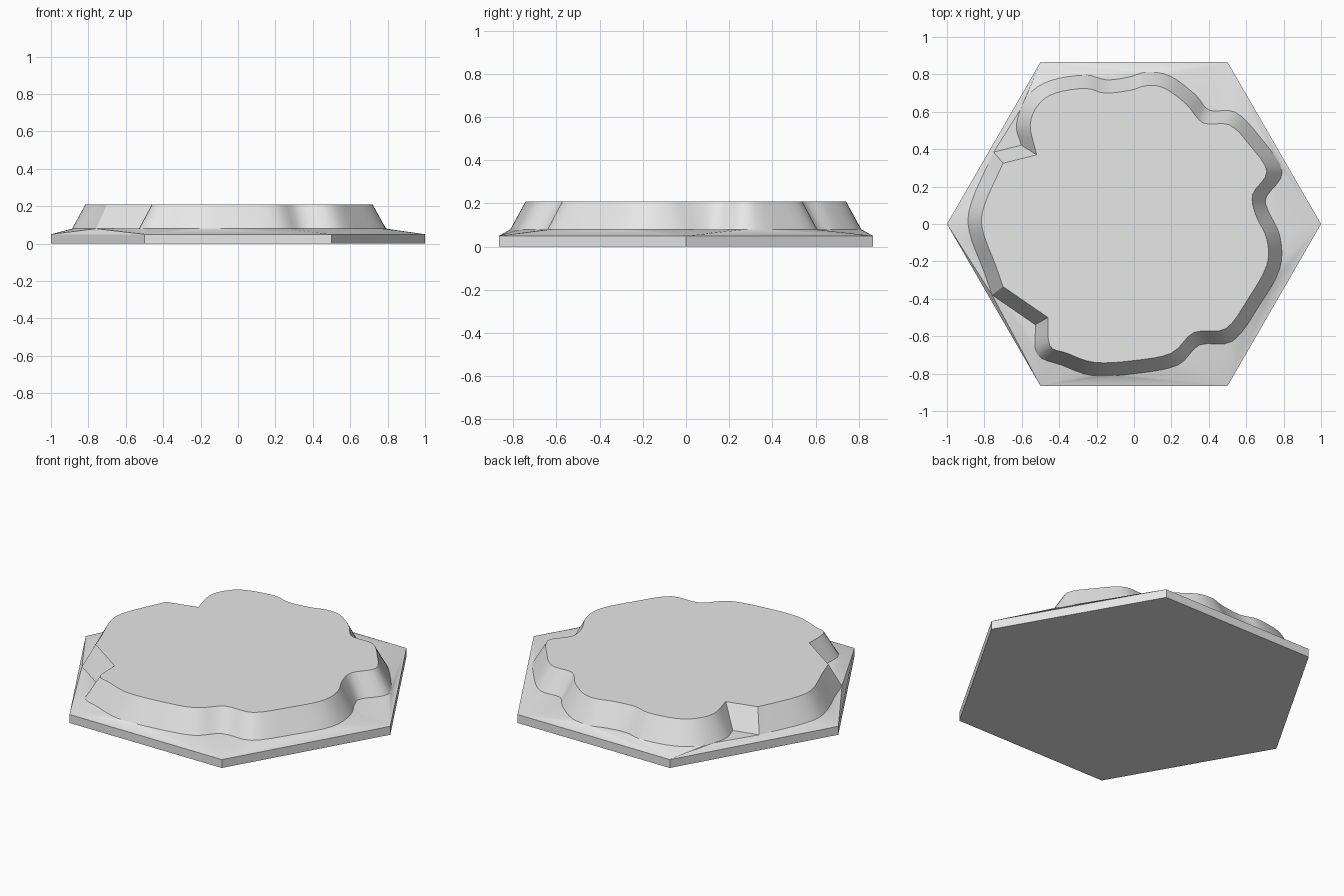
import bpy, bmesh, math
from mathutils import Vector

cube = bpy.data.objects.get("Cube")
if cube:
    bpy.data.objects.remove(cube, do_unlink=True)

BASE_Z, FOOT_Z, TOP_Z = 0.05, 0.08, 0.21   # heights of rim, cliff foot, cliff top
CLIFF_RUN = 0.07                           # how far the cliff leans out
STEPS = 4                                  # curve pieces between control points

stone = bpy.data.materials.new("plain_grey")
stone.use_nodes = True
grey = (0.8, 0.8, 0.8, 1)
stone.diffuse_color = grey
stone.node_tree.nodes["Principled BSDF"].inputs["Base Color"].default_value = grey

# Rim of the plateau, counter-clockwise; the last four-corner notches are sharp
rim = [Vector(p) for p in (
    (-.46, -.5), (-.45, -.65), (-.36, -.69), (-.21, -.74), (0, -.73), (.2, -.69),
    (.32, -.58), (.49, -.56), (.61, -.4), (.71, -.22), (.71, -.08), (.65, .05),
    (.635, .16), (.71, .28), (.62, .42), (.51, .53), (.37, .54), (.28, .64),
    (.165, .725), (.07, .74), (-.02, .715), (-.155, .7), (-.26, .725), (-.42, .7),
    (-.51, .64), (-.555, .53), (-.52, .37), (-.7, .325), (-.8, .1), (-.81, -.03),
    (-.74, -.22), (-.7, -.335))]
N = len(rim)
SHARP = {0, N - 6, N - 5, N - 1}


def offset(points, dist):
    """Push a counter-clockwise loop outward with mitred corners."""
    out = []
    for i, p in enumerate(points):
        a = (p - points[i - 1]).normalized()
        b = (points[(i + 1) % N] - p).normalized()
        na, nb = Vector((a.y, -a.x)), Vector((b.y, -b.x))
        out.append(p + (na + nb) * dist / max(1 + na.dot(nb), 0.6))
    return out


def smooth_loop(points):
    """Catmull-Rom curve through the points, broken at sharp corners."""
    out = []
    for i in range(N):
        j = (i + 1) % N
        p, q = points[i], points[j]
        m = Vector((q - p) if i in SHARP else (q - points[i - 1]) / 2)
        n = Vector((q - p) if j in SHARP else (points[(j + 1) % N] - p) / 2)
        for k in range(STEPS):
            t = k / STEPS
            h = t * t * (3 - 2 * t)
            out.append(p * (1 - h) + q * h + m * t * (1 - t) ** 2 - n * t * t * (1 - t))
    return out


def ring(bm, points, z):
    return [bm.verts.new((p.x, p.y, z)) for p in points]


def walls(bm, low, high):
    for i in range(len(low)):
        j = (i + 1) % len(low)
        bm.faces.new((low[i], low[j], high[j], high[i]))


def finish(name, bm):
    bmesh.ops.recalc_face_normals(bm, faces=bm.faces)
    mesh = bpy.data.meshes.new(name)
    bm.to_mesh(mesh)
    bm.free()
    mesh.materials.append(stone)
    obj = bpy.data.objects.new(name, mesh)
    bpy.context.collection.objects.link(obj)
    bpy.ops.object.select_all(action='DESELECT')
    obj.select_set(True)
    bpy.context.view_layer.objects.active = obj
    bpy.ops.object.shade_smooth_by_angle(angle=math.radians(30))


top_loop = smooth_loop(rim)
foot_loop = smooth_loop(offset(rim, CLIFF_RUN))
hexagon = [Vector((math.cos(i * math.pi / 3), math.sin(i * math.pi / 3))) for i in range(6)]

# Hexagonal base with a gentle slope rising to the cliff foot
bm = bmesh.new()
bottom, edge = ring(bm, hexagon, 0), ring(bm, hexagon, BASE_Z)
bm.faces.new(bottom[::-1])
walls(bm, bottom, edge)
foot = ring(bm, foot_loop, FOOT_Z)
border = []
for loop in (edge, foot):
    for i, v in enumerate(loop):
        w = loop[(i + 1) % len(loop)]
        border.append(bm.edges.get((v, w)) or bm.edges.new((v, w)))
bmesh.ops.triangle_fill(bm, edges=border, use_beauty=True, normal=(0, 0, 1))
finish("hex_base", bm)

# Plateau with leaning cliff walls and a flat top
bm = bmesh.new()
foot, top = ring(bm, foot_loop, FOOT_Z), ring(bm, top_loop, TOP_Z)
walls(bm, foot, top)
bm.faces.new(top)
finish("plateau", bm)
